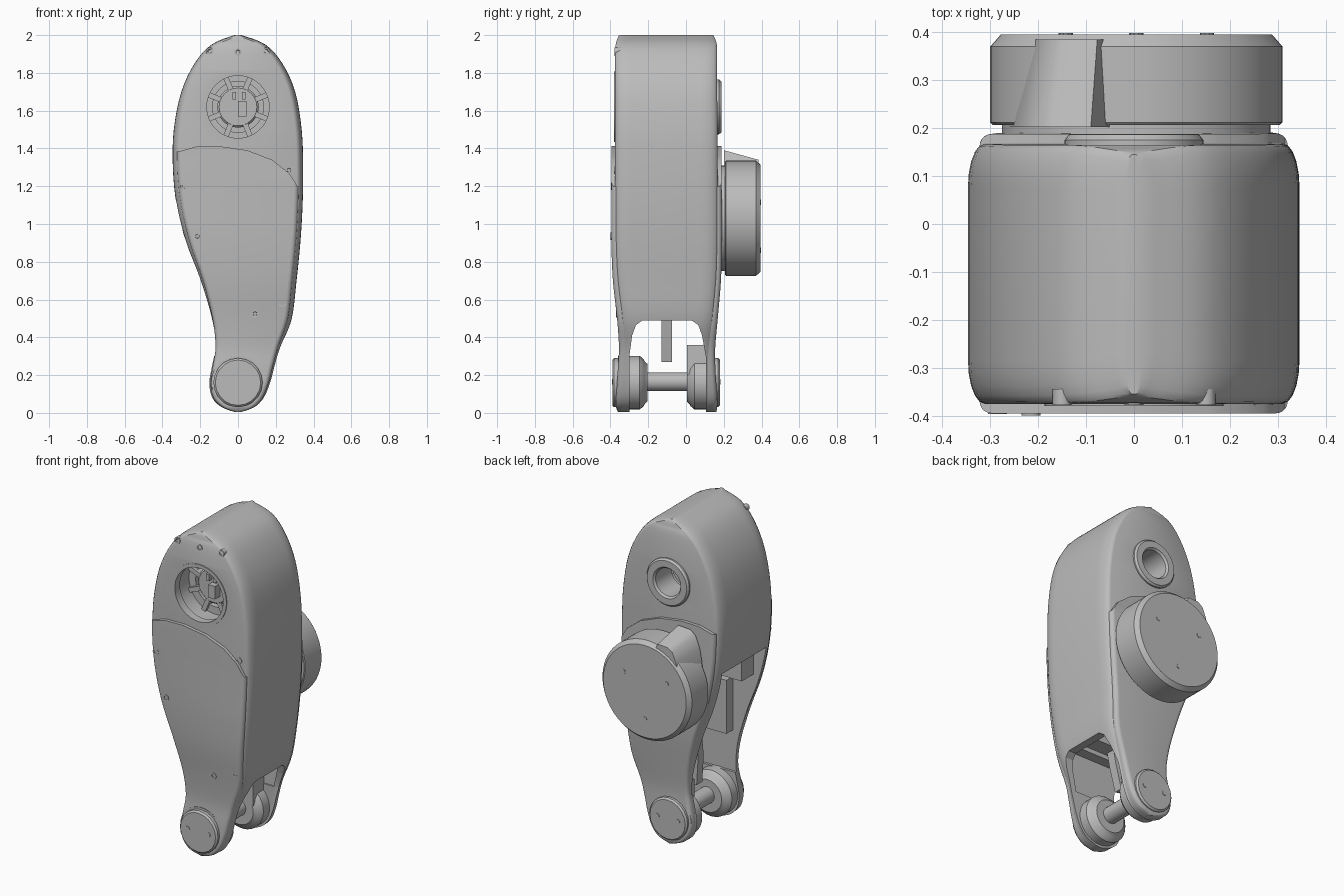
import bpy, bmesh, math
from mathutils import Vector

cube = bpy.data.objects.get("Cube")
if cube:
    bpy.data.objects.remove(cube, do_unlink=True)

grey = bpy.data.materials.new("mid grey")
grey.use_nodes = True
grey.diffuse_color = (0.5, 0.5, 0.5, 1)
grey.node_tree.nodes["Principled BSDF"].inputs["Base Color"].default_value = (0.5, 0.5, 0.5, 1)


def finish(name, bm):
    bmesh.ops.recalc_face_normals(bm, faces=bm.faces)
    mesh = bpy.data.meshes.new(name)
    bm.to_mesh(mesh)
    bm.free()
    mesh.materials.append(grey)
    ob = bpy.data.objects.new(name, mesh)
    bpy.context.collection.objects.link(ob)
    return ob


def skin(name, rings, closed=False):
    """Join rings of points with quads; cap the ends unless closed."""
    bm = bmesh.new()
    loops = [[bm.verts.new(p) for p in ring] for ring in rings]
    n = len(loops[0])
    pairs = list(zip(loops, loops[1:]))
    if closed:
        pairs.append((loops[-1], loops[0]))
    else:
        bm.faces.new(loops[0])
        bm.faces.new(loops[-1])
    for a, b in pairs:
        for i in range(n):
            j = (i + 1) % n
            bm.faces.new((a[i], a[j], b[j], b[i]))
    return finish(name, bm)


def prism(name, pts, y0, y1, end=1, centre=(0, 0)):
    """Outline in x and z, run along y, with an optional taper."""
    far = [(centre[0] + (x - centre[0]) * end, y1, centre[1] + (z - centre[1]) * end) for x, z in pts]
    return skin(name, [[(x, y0, z) for x, z in pts], far])


def box(name, x0, x1, y0, y1, z0, z1):
    return prism(name, [(x0, z0), (x1, z0), (x1, z1), (x0, z1)], y0, y1)


def lathe(name, x, z, profile, sides=48, closed=False):
    """Profile of (radius, y) spun around an axis along y."""
    turn = [2 * math.pi * i / sides for i in range(sides)]
    rings = [[(x + r * math.cos(a), y, z + r * math.sin(a)) for a in turn] for r, y in profile]
    return skin(name, rings, closed)


def cut(ob, cutter):
    mod = ob.modifiers.new("cut", "BOOLEAN")
    mod.operation = "DIFFERENCE"
    mod.object = cutter
    bpy.context.view_layer.objects.active = ob
    bpy.ops.object.modifier_apply(modifier=mod.name)


# Housing stations: height, right edge, left edge, front, back
stations = [Vector(s) for s in (
    (0.005, -0.02, 0.02, -0.34, 0.14), (0.03, -0.09, 0.09, -0.35, 0.145),
    (0.08, -0.14, 0.14, -0.35, 0.145), (0.16, -0.157, 0.175, -0.345, 0.14),
    (0.25, -0.143, 0.2, -0.34, 0.135), (0.35, -0.128, 0.23, -0.335, 0.135),
    (0.5, -0.145, 0.285, -0.345, 0.148), (0.7, -0.2, 0.31, -0.367, 0.165),
    (0.9, -0.275, 0.33, -0.375, 0.17), (1.1, -0.325, 0.342, -0.375, 0.17),
    (1.3, -0.345, 0.345, -0.375, 0.168), (1.5, -0.34, 0.337, -0.375, 0.167),
    (1.7, -0.3, 0.303, -0.375, 0.165), (1.85, -0.23, 0.235, -0.375, 0.165),
    (1.95, -0.14, 0.145, -0.372, 0.163), (2.0, -0.02, 0.02, -0.355, 0.145))]


def smooth_rows(rows, steps=4):
    out = []
    for i in range(len(rows) - 1):
        p, q = rows[i], rows[i + 1]
        o, r = rows[max(i - 1, 0)], rows[min(i + 2, len(rows) - 1)]
        for k in range(steps):
            t = k / steps
            out.append(p + (q - o) * t / 2 + (o * 2 - p * 5 + q * 4 - r) * t * t / 2
                       + (p * 3 - o - q * 3 + r) * t ** 3 / 2)
    return out + [rows[-1]]


def shell(name, width, grow, rx, ry):
    """Loft of rounded rectangles up the leg."""
    rings = []
    for z, x0, x1, y0, y1 in smooth_rows(stations):
        x0, x1, y0, y1 = x0 * width, x1 * width, y0 - grow, y1 + grow
        cx = min(rx, (x1 - x0) * 0.4)
        ring = []
        for k, (x, y) in enumerate(((x1 - cx, y1 - ry), (x0 + cx, y1 - ry),
                                    (x0 + cx, y0 + ry), (x1 - cx, y0 + ry))):
            for s in range(6):
                a = math.pi / 2 * (k + s / 5)
                ring.append((x + cx * math.cos(a), y + ry * math.sin(a), z))
        rings.append(ring)
    return skin(name, rings)


housing = shell("housing", 1, 0, 0.035, 0.09)
panels = shell("raised_side_panels", 0.93, 0.02, 0.025, 0.025)

# Cutters: open side, fork gap, curved panel top, hip bore
cavity = prism("cavity_cutter", [(-0.6, 0.3), (0.17, 0.3), (0.235, 0.5), (0.27, 0.8),
                                 (0.285, 1.12), (-0.6, 1.12)], -0.315, 0.112)
fork = skin("fork_cutter", [[(x, y, z) for y, z in (
    (-0.3, -0.1), (-0.3, 0.3), (-0.285, 0.41), (-0.265, 0.465), (-0.23, 0.49), (0.03, 0.49),
    (0.065, 0.465), (0.085, 0.41), (0.105, 0.3), (0.105, -0.1))] for x in (-0.6, 0.6)])
arch = prism("arch_cutter", [(-0.6, 1.34), (-0.31, 1.385), (-0.22, 1.41), (-0.1, 1.412), (0.05, 1.39),
                             (0.18, 1.34), (0.27, 1.27), (0.315, 1.2), (0.6, 1.1), (0.6, 3), (-0.6, 3)], -1, 1)
bore = lathe("bore_cutter", 0, 1.62, [(0.18, -0.6), (0.18, 0.06), (0.09, 0.06), (0.09, 0.6)])
for ob, cutters in ((housing, (cavity, fork, bore)), (panels, (cavity, fork, arch))):
    for c in cutters:
        cut(ob, c)
for c in (cavity, fork, arch, bore):
    bpy.data.objects.remove(c, do_unlink=True)

# Hip socket: front trim, hub with spokes, rear bearing ring
lathe("hip_trim_ring", 0, 1.62, [(0.187, -0.38), (0.187, -0.33), (0.165, -0.33), (0.165, -0.38)], closed=True)
lathe("hip_inner_ring", 0, 1.62, [(0.185, -0.22), (0.185, -0.16), (0.135, -0.16), (0.135, -0.22)], closed=True)
lathe("hip_hub", 0, 1.62, [(0.1, -0.24), (0.11, -0.23), (0.11, -0.02), (0.06, -0.02)], 24)
box("hip_connector", 0.0, 0.045, -0.29, -0.23, 1.57, 1.65)
for x in (-0.03, 0.02):
    box("hip_pin", x, x + 0.02, -0.27, -0.23, 1.66, 1.7)
for i in range(8):
    a = math.pi * (i + 0.5) / 4
    u, v = Vector((math.cos(a), math.sin(a))), Vector((-math.sin(a), math.cos(a)))
    quad = [u * 0.1 - v * 0.014, u * 0.182 - v * 0.014, u * 0.182 + v * 0.014, u * 0.1 + v * 0.014]
    prism("hip_spoke", [(p.x, p.y + 1.62) for p in quad], -0.24, -0.05)
lathe("hip_bearing_ring", 0, 1.62, [(0.145, 0.1), (0.145, 0.175), (0.135, 0.187), (0.095, 0.187),
                                    (0.085, 0.175), (0.085, 0.02), (0.095, 0.02), (0.095, 0.1)], closed=True)

# Rear motor drum with wedge and neck
lathe("motor_drum", 0.005, 1.03, [(0.3, 0.207), (0.305, 0.212), (0.305, 0.37), (0.283, 0.395)], 64)
lathe("motor_neck", 0.005, 1.03, [(0.28, 0.115), (0.28, 0.21)])
prism("motor_wedge", [(-0.26, 1.12), (-0.25, 1.21), (-0.235, 1.29), (-0.205, 1.36), (-0.17, 1.385),
                      (-0.09, 1.39), (-0.06, 1.33), (0, 1.15)], 0.202, 0.385, 0.86, (0.005, 1.03))

# Inner drive parts seen through the open side
lathe("inner_motor", 0.02, 0.97, [(0.16, 0.12), (0.16, -0.02), (0.13, -0.04), (0.13, -0.14)], 32)
box("inner_block", -0.24, -0.04, -0.316, -0.2, 0.93, 1.121)
box("inner_board", -0.1, 0.18, -0.316, -0.25, 0.55, 0.88)
prism("drive_arm", [(-0.02, 0.28), (0.03, 0.27), (0.07, 0.42), (0.16, 0.86), (0.02, 0.9), (-0.03, 0.45)],
      -0.13, -0.075)
box("arm_cross_bar", 0.0, 0.24, -0.15, -0.05, 0.5, 0.56)

# Knee axle, bearings and outer caps
lathe("knee_axle", 0, 0.165, [(0.05, -0.3), (0.05, 0.1)], 24)
for side, inner, outer in (("front", -0.205, -0.39), ("rear", 0.005, 0.18)):
    d = 1 if outer > inner else -1
    lathe(side + "_knee_bearing", 0, 0.16, [(0.1, inner), (0.115, inner + d * 0.015), (0.125, inner + d * 0.02),
                                            (0.142, inner + d * 0.04), (0.142, outer - d * 0.03)], 32)
    lathe(side + "_knee_cap", 0, 0.16, [(0.13, inner + d * 0.1), (0.13, outer - d * 0.01), (0.12, outer)], 20)
    for x in (-0.07, 0.07):
        lathe(side + "_cap_screw", x, 0.165, [(0.015, outer - d * 0.02), (0.015, outer + d * 0.003)], 10)
box("rear_knee_bracket", -0.06, 0.1, 0.005, 0.11, 0.2, 0.36)

# Screws on the front shell and the motor face
for x, z, y in ((-0.285, 1.2, -0.392), (0.27, 1.285, -0.374), (0.235, 0.58, -0.37), (-0.215, 0.935, -0.395),
                (0.09, 0.525, -0.367), (-0.15, 1.915, -0.374), (0.15, 1.915, -0.374), (0, 1.91, -0.374)):
    lathe("shell_screw", x, z, [(0.02, y + 0.03), (0.02, y - 0.004), (0.011, y - 0.004), (0.009, y + 0.004)], 12)
for k in range(3):
    a = math.pi * (1 / 6 + 2 * k / 3)
    lathe("motor_screw", 0.005 + 0.17 * math.cos(a), 1.03 + 0.17 * math.sin(a), [(0.015, 0.38), (0.015, 0.398)], 10)

# Smooth shading with sharp edges kept
bpy.ops.object.select_all(action="DESELECT")
for ob in bpy.context.scene.objects:
    if ob.type == "MESH" and grey.name in ob.data.materials:
        ob.select_set(True)
        bpy.context.view_layer.objects.active = ob
bpy.ops.object.shade_smooth_by_angle(angle=math.radians(32))
